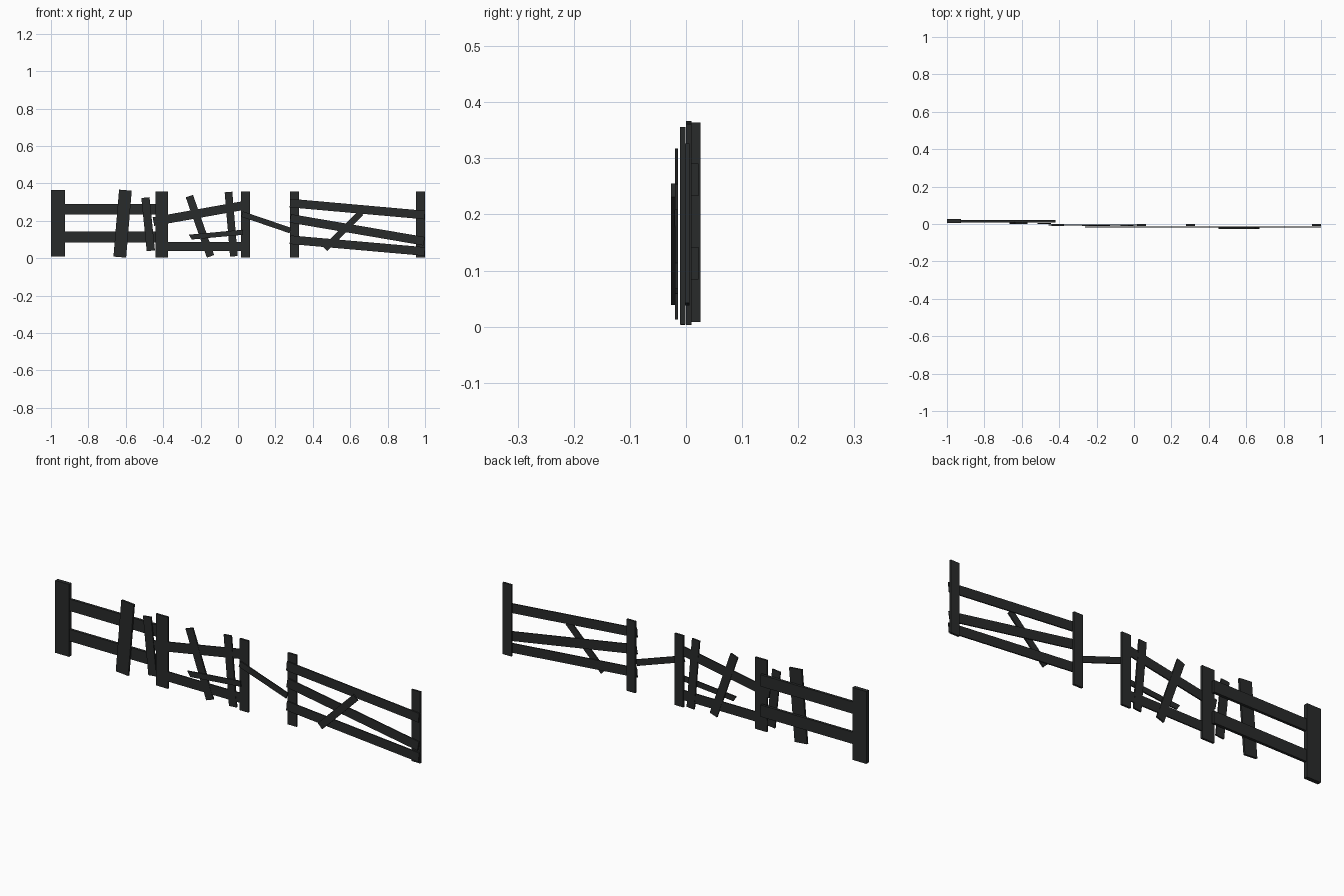
import bpy, math
from mathutils import Vector


def plank(name, a, b, width, y0, y1, skew=0.0):
    """Flat board from a to b in the XZ plane; skew slants the sawn start."""
    a, b = Vector(a), Vector(b)
    d = (b - a).normalized()
    n = Vector((-d.y, d.x)) * width / 2
    outline = [a - n - d * skew, b - n, b + n, a + n + d * skew]
    verts = [(p.x, y, p.y) for y in (y0, y1) for p in outline]
    faces = [(0, 1, 2, 3), (7, 6, 5, 4)]
    faces += [(i, i + 4, (i + 1) % 4 + 4, (i + 1) % 4) for i in range(4)]
    mesh = bpy.data.meshes.new(name)
    mesh.from_pydata(verts, [], faces)
    ob = bpy.data.objects.new(name, mesh)
    bpy.context.collection.objects.link(ob)
    mat = bpy.data.materials.get("dark_wood")
    if mat is None:
        mat = bpy.data.materials.new("dark_wood")
        mat.diffuse_color = (0.022, 0.024, 0.024, 1)
    mesh.materials.append(mat)
    return ob


# Left panel: wide end post, two rails, two loose pickets
plank("left_end_post", (-0.962, 0.008), (-0.962, 0.364), 0.076, 0.006, 0.026)
for name, z in (("left_upper_rail", 0.262), ("left_lower_rail", 0.113)):
    plank(name, (-0.995, z), (-0.42, z), 0.058, 0.009, 0.022)
plank("left_wide_picket", (-0.632, 0.006), (-0.602, 0.364), 0.068, 0.0, 0.010)
plank("left_narrow_picket", (-0.466, 0.04), (-0.495, 0.324), 0.044, -0.001, 0.006)

# Upright posts of the middle and right panels
for name, x, w in (("middle_left_post", -0.407, 0.066),
                   ("middle_right_post", 0.040, 0.048),
                   ("right_near_post", 0.302, 0.048),
                   ("right_end_post", 0.976, 0.048)):
    plank(name, (x, 0.004), (x, 0.356), w, -0.011, -0.001)

# Middle panel: sagging rail, bottom rail, tilted pickets, splinter
plank("middle_upper_rail", (-0.452, 0.196), (0.043, 0.284), 0.047, -0.009, -0.003)
plank("middle_lower_rail", (-0.44, 0.063), (0.04, 0.063), 0.048, -0.009, -0.003)
plank("middle_tilted_picket", (-0.147, 0.010), (-0.260, 0.332), 0.041, -0.010, -0.002)
plank("middle_leaning_picket", (-0.022, 0.010), (-0.051, 0.354), 0.041, -0.010, -0.002)
plank("middle_splinter", (-0.255, 0.113), (0.027, 0.139), 0.027, -0.020, -0.014, -0.007)

# Fallen rail bridging the gap
plank("fallen_rail", (0.022, 0.236), (0.280, 0.148), 0.030, -0.020, -0.014)

# Right panel: three sagging rails and a broken brace
plank("right_upper_rail", (0.278, 0.295), (0.998, 0.231), 0.046, -0.020, -0.014)
plank("right_middle_rail", (0.280, 0.213), (0.995, 0.091), 0.046, -0.020, -0.014)
plank("right_lower_rail", (0.278, 0.099), (0.998, 0.036), 0.046, -0.020, -0.014)
plank("right_brace", (0.465, 0.051), (0.658, 0.243), 0.034, -0.027, -0.020)
